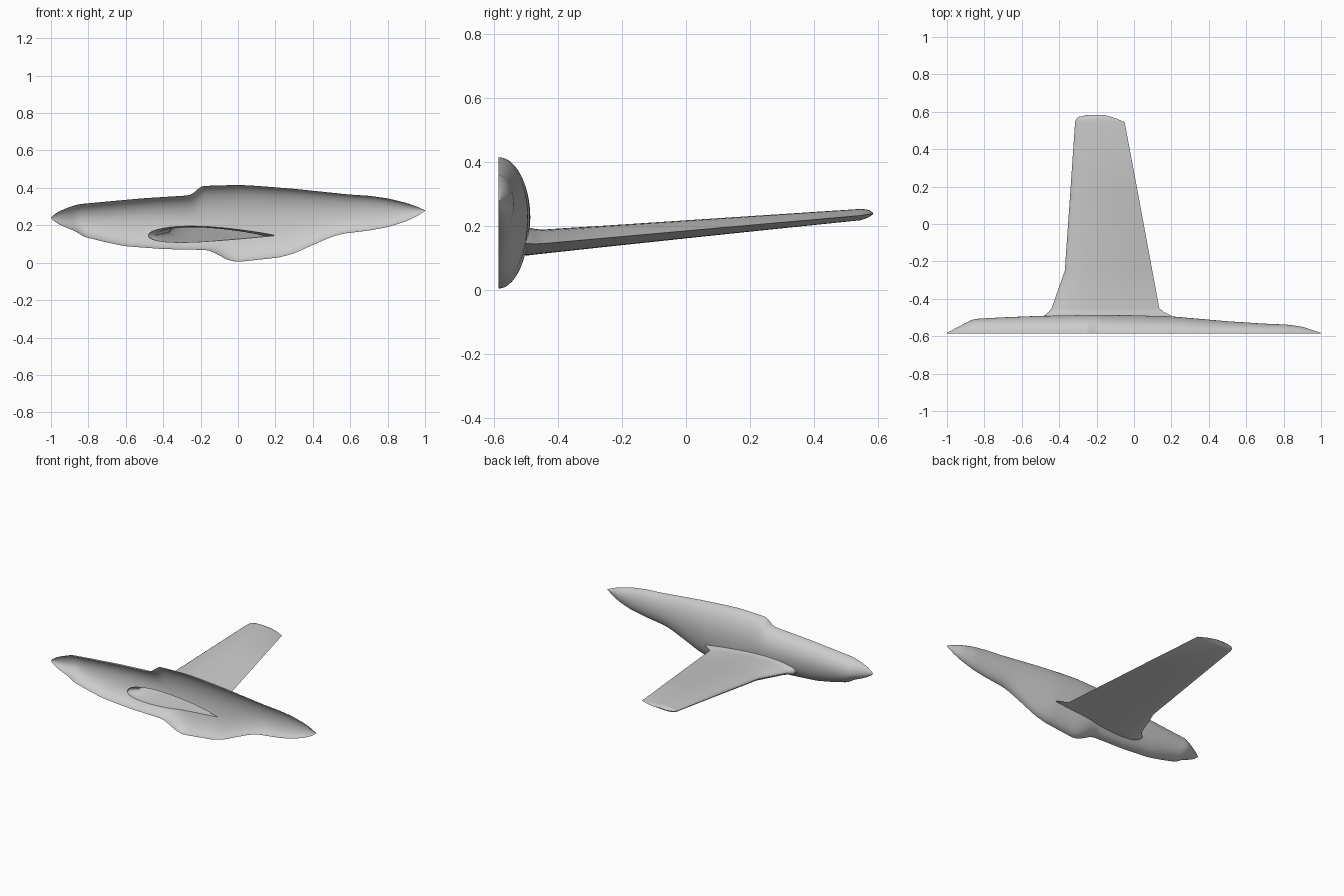
import bpy, bmesh, math

cube = bpy.data.objects.get("Cube")
if cube:
    bpy.data.objects.remove(cube, do_unlink=True)

grey = bpy.data.materials.new("light_grey")
grey.use_nodes = True
grey.diffuse_color = (0.6, 0.6, 0.6, 1)
grey.node_tree.nodes["Principled BSDF"].inputs["Base Color"].default_value = grey.diffuse_color

PLANE_Y = -0.585   # symmetry plane where the half fuselage is open


def lerp_profile(points, x):
    """Linear interpolation through (x, value) points."""
    for (x0, v0), (x1, v1) in zip(points, points[1:]):
        if x <= x1:
            return v0 + (v1 - v0) * max(0, x - x0) / (x1 - x0)
    return points[-1][1]


def soft_profile(points, x):
    """Profile value with its corners gently rounded, exact at both ends."""
    reach = min(0.016, 1 - abs(x))
    return sum(lerp_profile(points, x + k * reach) for k in (-1, 0, 1)) / 3


def loft(name, rings):
    """Closed solid through rings of equal point count."""
    bm = bmesh.new()
    loops = [[bm.verts.new(p) for p in ring] for ring in rings]
    count = len(loops[0])
    for a, b in zip(loops, loops[1:]):
        for i in range(count):
            j = (i + 1) % count
            bm.faces.new((a[i], a[j], b[j], b[i]))
    bm.faces.new(loops[0])
    bm.faces.new(loops[-1])
    bmesh.ops.recalc_face_normals(bm, faces=bm.faces)
    mesh = bpy.data.meshes.new(name)
    bm.to_mesh(mesh)
    bm.free()
    mesh.materials.append(grey)
    obj = bpy.data.objects.new(name, mesh)
    bpy.context.collection.objects.link(obj)
    return obj


# Fuselage outlines along its length
top = [(-1, .24), (-.98, .262), (-.93, .287), (-.86, .312), (-.7, .327), (-.5, .345),
       (-.26, .36), (-.235, .37), (-.205, .41), (0, .416), (.1, .411), (.3, .395),
       (.6, .364), (.7, .358), (.8, .344), (.9, .32), (.96, .299), (1, .28)]
bottom = [(-1, .238), (-.98, .218), (-.93, .192), (-.86, .165), (-.83, .14), (-.7, .108),
          (-.6, .088), (-.4, .073), (-.16, .068), (-.12, .05), (-.05, .012), (0, .004),
          (.1, .015), (.22, .028), (.3, .05), (.4, .095), (.5, .138), (.56, .155),
          (.7, .172), (.8, .19), (.9, .222), (.96, .25), (1, .278)]
half_width = [(-1, .003), (-.86, .077), (-.7, .086), (-.5, .094), (-.2, .099), (0, .097),
              (.2, .091), (.5, .065), (.7, .052), (.82, .047), (.9, .036), (1, .003)]
widest_z = [(-1, .239), (-.8, .225), (.2, .23), (.7, .265), (1, .279)]

ARC, STATIONS = 28, 110
rings = []
for s in range(STATIONS + 1):
    x = -math.cos(math.pi * s / STATIONS) * 0.35 + (2 * s / STATIONS - 1) * 0.65
    high, low, wide, mid = (soft_profile(p, x) for p in (top, bottom, half_width, widest_z))
    ring = []
    for i in range(ARC + 1):
        a = math.pi * i / ARC
        rise = high - mid if a < math.pi / 2 else mid - low
        ring.append((x, PLANE_Y + wide * math.sin(a), mid + rise * math.cos(a)))
    rings.append(ring)
fuselage = loft("fuselage_and_wing", rings)


# Wing: y, leading x, trailing x, middle height, thickness
sections = [(-.55, -.48, .205, .154, .088), (-.49, -.48, .2, .154, .086),
            (-.47, -.456, .16, .153, .079), (-.45, -.44, .135, .153, .075),
            (-.25, -.37, .098, .17, .066), (.15, -.342, .024, .204, .05),
            (.545, -.315, -.05, .237, .035), (.562, -.309, -.09, .239, .028),
            (.573, -.296, -.12, .24, .02), (.584, -.24, -.165, .24, .005)]


def airfoil(y, lead, trail, mid, thick, steps=18):
    def point(s, side):
        half = 2.97 * math.sqrt(s) - 1.26 * s - 3.516 * s**2 + 2.843 * s**3 - 1.037 * s**4
        camber = thick * 0.1 * (4 * s * (1 - s) - 1)
        return (lead + (trail - lead) * s, y, mid + camber + side * half * thick / 2)
    chord = [(1 - math.cos(math.pi * i / steps)) / 2 for i in range(steps + 1)]
    return [point(s, 1) for s in chord] + [point(s, -1) for s in chord[-2:0:-1]]


wing = loft("wing", [airfoil(*section) for section in sections])

# Merge the wing and fuselage into one hollow skin
bpy.context.view_layer.objects.active = fuselage
union = fuselage.modifiers.new("wing_join", "BOOLEAN")
union.operation = "UNION"
union.solver = "EXACT"
union.object = wing
bpy.ops.object.modifier_apply(modifier=union.name)
bpy.data.objects.remove(wing, do_unlink=True)

# Open the skin along the symmetry plane
bm = bmesh.new()
bm.from_mesh(fuselage.data)
cap = [f for f in bm.faces if all(v.co.y < PLANE_Y + 0.0001 for v in f.verts)]
bmesh.ops.delete(bm, geom=cap, context="FACES")
bm.to_mesh(fuselage.data)
bm.free()

bpy.ops.object.select_all(action="DESELECT")
fuselage.select_set(True)
bpy.ops.object.shade_smooth_by_angle(angle=math.radians(35))
